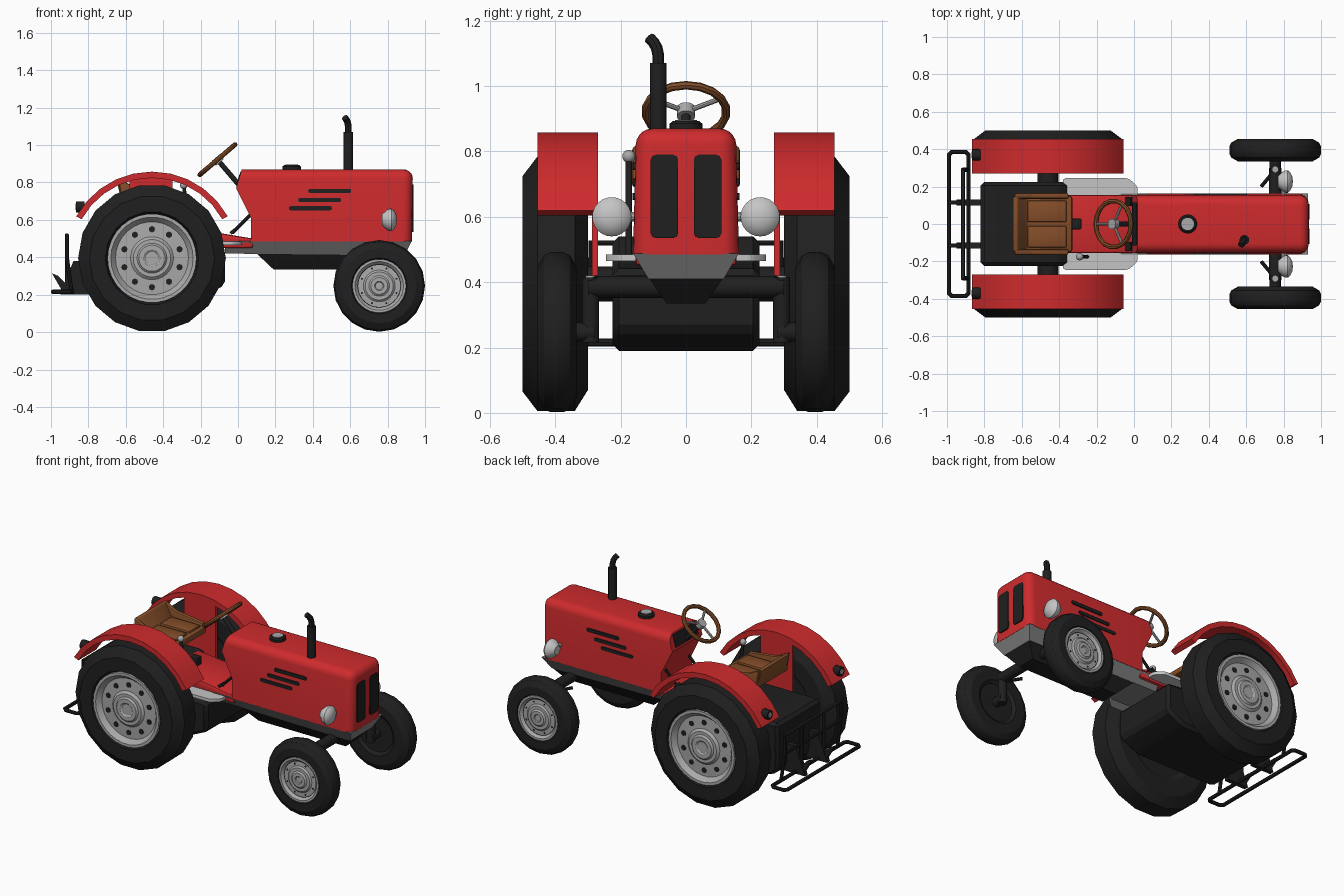
import bpy, bmesh
from math import sin, cos, pi, radians
from mathutils import Vector

cube = bpy.data.objects.get("Cube")
if cube:
    bpy.data.objects.remove(cube, do_unlink=True)


def material(name, r, g, b):
    m = bpy.data.materials.new(name)
    m.use_nodes = True
    m.diffuse_color = (r, g, b, 1)
    m.node_tree.nodes["Principled BSDF"].inputs["Base Color"].default_value = (r, g, b, 1)
    return m


RED = material("red_paint", .62, .024, .026)
BLACK = material("black", .014, .014, .014)
GREY = material("chassis_grey", .23, .23, .23)
RIM = material("rim_grey", .4, .4, .4)
PALE = material("pale_grey", .56, .56, .56)
BROWN = material("brown_leather", .23, .075, .022)
parts = []


def add(name, bm, mat):
    bmesh.ops.recalc_face_normals(bm, faces=bm.faces)
    mesh = bpy.data.meshes.new(name)
    bm.to_mesh(mesh)
    bm.free()
    mesh.materials.append(mat)
    obj = bpy.data.objects.new(name, mesh)
    bpy.context.collection.objects.link(obj)
    parts.append(obj)
    return obj


def prism_mesh(pts, axis, lo, hi):
    place = {"x": lambda a, b, t: (t, a, b), "y": lambda a, b, t: (a, t, b),
             "z": lambda a, b, t: (a, b, t)}[axis]
    bm = bmesh.new()
    face = bm.faces.new([bm.verts.new(place(a, b, lo)) for a, b in pts])
    new = bmesh.ops.extrude_face_region(bm, geom=[face])["geom"]
    shift = Vector(place(0, 0, hi - lo))
    bmesh.ops.translate(bm, vec=shift, verts=[v for v in new if isinstance(v, bmesh.types.BMVert)])
    return bm


def prism(name, pts, axis, lo, hi, mat, bevel=0, corners=False, seg=2):
    """Extruded outline; corners=True rounds only the edges along the axis."""
    bm = prism_mesh(pts, axis, lo, hi)
    if bevel:
        i = "xyz".index(axis)
        edges = [e for e in bm.edges
                 if not corners or abs(e.verts[0].co[i] - e.verts[1].co[i]) > 1e-5]
        bmesh.ops.bevel(bm, geom=edges, offset=bevel, segments=seg, profile=.5, affect="EDGES")
    return add(name, bm, mat)


def rect(a, b, c, d):
    return [(a, c), (b, c), (b, d), (a, d)]


def lathe(name, profile, base, direction, mat, n=24):
    """Spin (radius, height) points about a direction."""
    bm = bmesh.new()
    vs = [bm.verts.new((r, 0, h)) for r, h in profile]
    es = [bm.edges.new(p) for p in zip(vs, vs[1:])]
    bmesh.ops.spin(bm, geom=vs + es, cent=(0, 0, 0), axis=(0, 0, 1), angle=2 * pi, steps=n)
    bmesh.ops.remove_doubles(bm, verts=bm.verts, dist=1e-5)
    rot = Vector(direction).to_track_quat("Z", "Y").to_matrix()
    for v in bm.verts:
        v.co = rot @ v.co + Vector(base)
    return add(name, bm, mat)


def rod(name, p, q, r, mat, r2=None, n=14):
    d = Vector(q) - Vector(p)
    r2 = r if r2 is None else r2
    return lathe(name, [(0, 0), (r, 0), (r2, d.length), (0, d.length)], p, d, mat, n)


def tube(name, pts, r, mat, closed=False):
    curve = bpy.data.curves.new(name, "CURVE")
    curve.dimensions = "3D"
    curve.bevel_depth, curve.bevel_resolution, curve.use_fill_caps = r, 2, True
    sp = curve.splines.new("POLY")
    sp.points.add(len(pts) - 1)
    for p, co in zip(sp.points, pts):
        p.co = (*co, 1)
    sp.use_cyclic_u = closed
    tmp = bpy.data.objects.new(name + "_path", curve)
    bm = bmesh.new()
    mesh = bpy.data.meshes.new_from_object(tmp)
    bm.from_mesh(mesh)
    bpy.data.objects.remove(tmp)
    bpy.data.meshes.remove(mesh)
    return add(name, bm, mat)


# Hood with rounded top and nose
bm = prism_mesh([(.07, .485), (.93, .485), (.935, .87), (.02, .87), (-.01, .77), (.07, .61)], "y", -.162, .162)
for v in bm.verts:
    v.co.y *= 1 - .15 * max(0, v.co.z - .485)
soft = [e for e in bm.edges if (all(v.co.z > .86 for v in e.verts) and any(v.co.x > .5 for v in e.verts))
        or all(v.co.x > .9 for v in e.verts) and abs(e.verts[0].co.z - e.verts[1].co.z) > .1]
bmesh.ops.bevel(bm, geom=soft, offset=.05, segments=5, profile=.5, affect="EDGES")
add("hood", bm, RED)
prism("dashboard", [(-.012, .785), (.014, .86), (.03, .86), (.01, .785)], "y", -.115, .115, BLACK)

# Chassis band and engine sump, both narrowing downwards
for name, pts, top, low, mat in (
        ("chassis_band", [(-.07, .42), (.89, .41), (.93, .488), (-.07, .488)], .162, .115, GREY),
        ("engine_sump", [(.19, .335), (.82, .335), (.89, .415), (.1, .42)], .115, .06, BLACK)):
    bm = prism_mesh(pts, "y", -1, 1)
    mid = sum(z for _, z in pts) / 4
    for v in bm.verts:
        v.co.y *= top if v.co.z > mid else low
    add(name, bm, mat)

# Rear gearbox housing, tunnel and foot platform
prism("gearbox_housing", [(-.82, .24), (-.77, .19), (-.2, .19), (-.07, .25), (-.07, .44),
                          (-.34, .46), (-.4, .54), (-.82, .54)], "y", -.225, .225, BLACK, .02, seg=1)
prism("tunnel", [(-.4, .45), (.08, .45), (.08, .5), (-.1, .53), (-.4, .56)], "y", -.155, .155, RED, .012)
prism("foot_platform", [(-.38, -.245), (-.03, -.245), (.02, -.2), (.02, .2), (-.03, .245), (-.38, .245)],
      "z", .465, .485, PALE, .015, True)
rod("rear_axle", (-.46, -.33, .395), (-.46, .33, .395), .055, BLACK)
rod("seat_post", (-.48, 0, .5), (-.48, 0, .71), .05, BLACK, .035)

# Seat
prism("seat_pan", [(-.33, .69), (-.33, .73), (-.57, .725), (-.62, .815), (-.65, .815), (-.62, .69)],
      "y", -.15, .15, BROWN, .012)
for s in (1, -1):
    prism("seat_side", [(-.35, .69), (-.35, .75), (-.55, .775), (-.64, .82), (-.62, .69)],
          "y", *sorted((s * .135, s * .165)), BROWN, .01)
    prism("seat_cushion", rect(-.57, -.36, *sorted((s * .01, s * .125))), "z", .72, .742, BROWN, .008)
prism("seat_bracket", rect(-.34, -.28, -.03, .03), "z", .54, .6, BLACK, .01)

# Steering wheel
hub = Vector((-.11, 0, .922))
up = Vector((.76, 0, .65))
side = Vector((0, 1, 0))
axis = up.cross(side).normalized()
if axis.z < 0:
    axis = -axis
ring = [hub + .124 * (up * cos(a) + side * sin(a)) for a in (2 * pi * i / 18 for i in range(18))]
tube("steering_wheel_rim", ring, .013, BROWN, True)
for a in (60, 180, 300):
    rod("steering_spoke", hub, hub + .12 * (up * cos(radians(a)) + side * sin(radians(a))), .008, RIM, n=8)
rod("steering_hub", hub - axis * .02, hub + axis * .014, .028, RIM)
rod("steering_column", hub - axis * .015, hub - axis * .25, .014, BLACK)

# Filler cap and exhaust
lathe("filler_collar", [(0, 0), (.05, 0), (.05, .02), (.04, .028), (0, .028)], (.287, 0, .865), (0, 0, 1), BLACK)
rod("filler_cap", (.287, 0, .89), (.287, 0, .897), .034, RIM)
rod("exhaust_stack", (.59, -.085, .85), (.59, -.085, 1.07), .026, BLACK)
tube("exhaust_tip", [(.59, -.085, 1.05), (.59, -.085, 1.095), (.587, -.09, 1.118),
                     (.58, -.1, 1.135), (.572, -.112, 1.147)], .018, BLACK)

# Levers and pedals
rod("gear_lever", (-.25, -.175, .48), (-.29, -.175, .78), .01, BLACK)
lathe("gear_knob", [(.02 * sin(pi * i / 8), -.02 * cos(pi * i / 8)) for i in range(9)],
      (-.29, -.175, .785), (0, 0, 1), RIM, 12)

# Hitch: loop bar, upright rail and brackets
loop = [(-.99, -.37), (-.975, -.385), (-.9, -.385), (-.885, -.37)]
tube("hitch_loop", [(x, y, .215) for x, y in loop + [(x, -y) for x, y in reversed(loop)]], .012, BLACK, True)
tube("hitch_rail", [(-.915, -.29, .4), (-.915, -.29, .52), (-.915, .29, .52), (-.915, .29, .4)], .011, BLACK)
tube("hitch_lower_rail", [(-.915, -.29, .4), (-.915, .29, .4)], .009, BLACK)

for s in (1, -1):
    def span(a, b):
        return sorted((s * a, s * b))

    # Hood side slots, grille, headlights
    for x0, z in ((.375, .755), (.322, .706), (.272, .662)):
        prism("side_slot", rect(x0, x0 + .23, z - .011, z + .011), "y", *span(.14, .163), BLACK, .009, True)
    prism("grille_opening", rect(*span(.024, .108), .535, .79), "x", .925, .938, BLACK, .015, True)
    lathe("headlight", [(0, -.04), (.03, -.04), (.055, -.012), (.06, 0), (.06, .012), (.05, .025),
                        (.028, .036), (0, .04)], (.81, s * .227, .6), (1, 0, 0), PALE)
    rod("headlight_arm", (.8, s * .14, .6), (.8, s * .18, .6), .015, RIM, n=10)

    # Pedal
    rod("pedal_arm", (.08, s * .12, .64), (-.03, s * .12, .53), .009, BLACK, n=8)
    prism("pedal_pad", [(-.045, .535), (-.035, .52), (-.01, .54), (-.02, .555)], "y", *span(.095, .145), BLACK)

    # Fender, inner panel and tail lamp
    arc = [radians(29 + 12.2 * i) for i in range(11)]
    prism("fender", [(-.46 + r * cos(a), .395 + r * sin(a)) for r, seq in ((.463, arc), (.43, arc[::-1]))
                     for a in seq], "y", *span(.27, .455), RED)
    prism("fender_inner_panel", [(-.58, .42), (-.35, .42), (-.35, .825), (-.46, .845), (-.58, .825)],
          "y", *span(.27, .288), RED)
    rod("tail_lamp", (-.82, s * .37, .67), (-.865, s * .37, .67), .03, BLACK)
    rod("tail_lamp_lens", (-.86, s * .37, .67), (-.87, s * .37, .67), .017, RIM)

    # Wheels
    out = (0, s, 0)
    lathe("rear_tyre", [(0, .32), (.2, .32), (.23, .3), (.33, .3), (.395, .34), (.395, .455), (.335, .5),
                        (.25, .5), (.235, .47), (0, .45)], (-.46, 0, .395), out, BLACK, 18)
    lathe("rear_rim", [(.238, .45), (.238, .498), (.22, .498), (.195, .468), (.115, .472), (.1, .485),
                       (.08, .485), (.07, .495), (.045, .495), (.035, .488), (0, .488)],
          (-.46, 0, .395), out, RIM, 30)
    for i in range(10):
        a = 2 * pi * (i + .5) / 10
        x, z = -.46 + .155 * cos(a), .395 + .155 * sin(a)
        rod("rim_hole", (x, s * .465, z), (x, s * .474, z), .017, BLACK, n=8)
    lathe("front_tyre", [(0, .35), (.12, .35), (.14, .335), (.2, .335), (.235, .355), (.245, .375), (.245, .415),
                         (.235, .435), (.2, .455), (.15, .455), (.14, .44), (0, .42)],
          (.755, 0, .247), out, BLACK, 20)
    lathe("front_rim", [(.143, .43), (.143, .453), (.13, .453), (.115, .436), (.085, .438), (.075, .447),
                        (.055, .447), (.045, .455), (.025, .455), (.02, .45), (0, .45)],
          (.755, 0, .247), out, RIM, 30)
    for i in range(8):
        a = 2 * pi * (i + .5) / 8
        x, z = .755 + .1 * cos(a), .247 + .1 * sin(a)
        rod("front_rim_bolt", (x, s * .43, z), (x, s * .439, z), .006, BLACK, n=6)

    # Front axle ends
    rod("king_pin", (.755, s * .292, .215), (.755, s * .292, .415), .027, BLACK)
    rod("king_pin_cap", (.755, s * .292, .41), (.755, s * .292, .42), .016, RIM)
    rod("stub_axle", (.755, s * .28, .247), (.755, s * .36, .247), .03, BLACK)
    rod("steering_link", (.755, s * .29, .36), (.68, s * .2, .37), .01, BLACK, n=8)

    # Hitch brackets
    prism("hitch_bracket", [(-.95, .2), (-.8, .2), (-.8, .38), (-.88, .38), (-.92, .28)],
          "y", *span(.1, .13), BLACK)
    prism("hitch_hook", [(-.94, .22), (-.9, .24), (-.96, .3), (-.995, .315)], "y", *span(.105, .125), BLACK)
    rod("hitch_post", (-.915, s * .115, .21), (-.915, s * .115, .52), .011, BLACK, n=8)
    rod("hitch_stay", (-.89, s * .29, .215), (-.915, s * .29, .4), .011, BLACK, n=8)

# Front axle beam and pivot
rod("front_axle", (.755, -.3, .385), (.755, .3, .385), .034, BLACK)
prism("axle_pivot", rect(.69, .82, -.06, .06), "z", .335, .43, BLACK, .015)

# Smooth shading with sharp edges kept
bpy.ops.object.select_all(action="DESELECT")
for obj in parts:
    obj.select_set(True)
bpy.context.view_layer.objects.active = parts[0]
bpy.ops.object.shade_smooth_by_angle(angle=radians(30))
